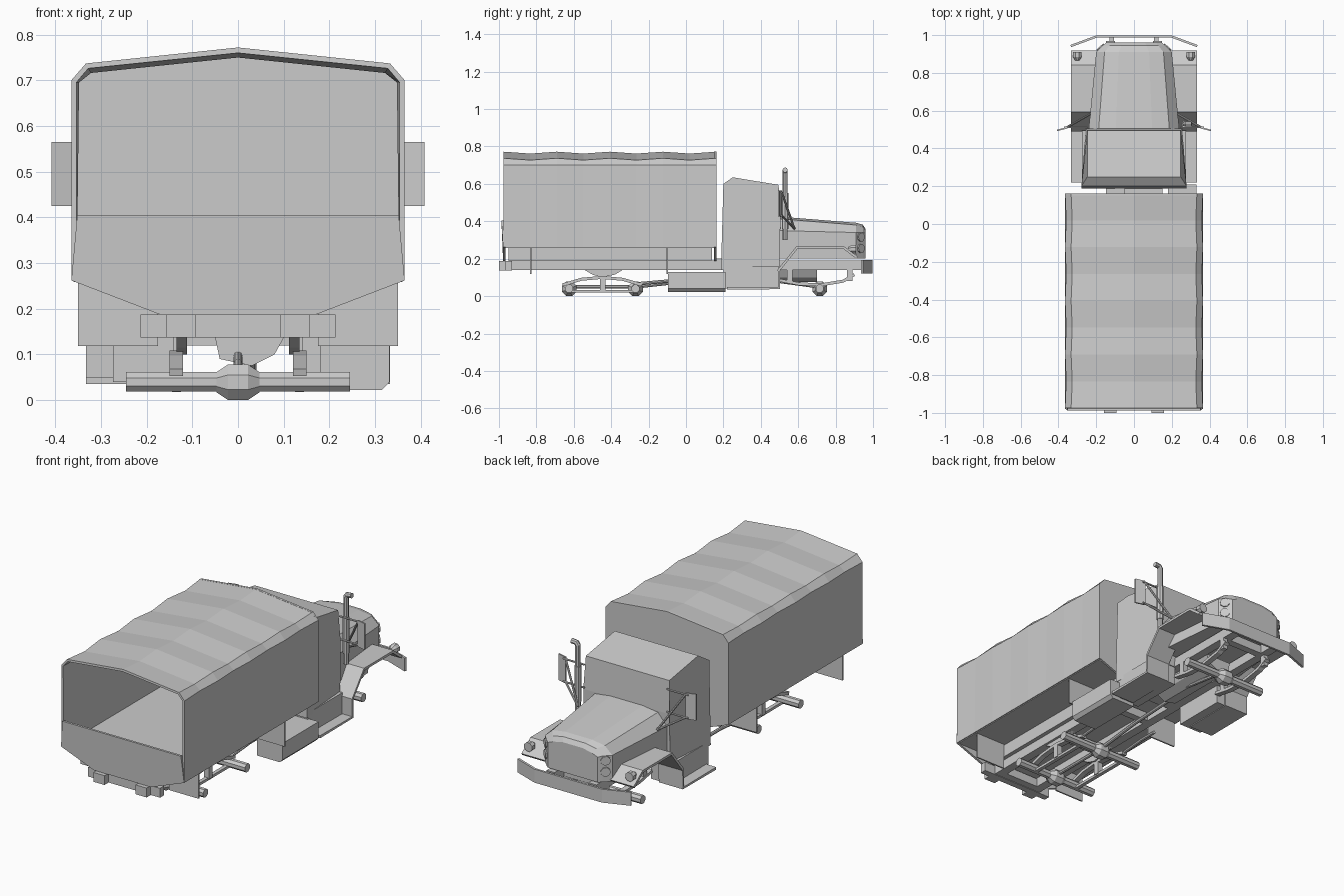
import bpy, bmesh
from mathutils import Vector

cube = bpy.data.objects.get("Cube")
if cube:
    bpy.data.objects.remove(cube)

grey = bpy.data.materials.new("plain grey")
grey.use_nodes = True
COLOUR = (0.6, 0.6, 0.6, 1)
grey.diffuse_color = COLOUR
grey.node_tree.nodes["Principled BSDF"].inputs["Base Color"].default_value = COLOUR
SIDES = (("left", 1), ("right", -1))


def make(name, verts, faces, thick=0):
    mesh = bpy.data.meshes.new(name)
    mesh.from_pydata([tuple(v) for v in verts], [], faces)
    bm = bmesh.new()
    bm.from_mesh(mesh)
    bmesh.ops.recalc_face_normals(bm, faces=bm.faces)
    bm.to_mesh(mesh)
    bm.free()
    mesh.materials.append(grey)
    ob = bpy.data.objects.new(name, mesh)
    bpy.context.collection.objects.link(ob)
    if thick:
        mod = ob.modifiers.new("thickness", "SOLIDIFY")
        mod.thickness, mod.offset = thick, 0
    return ob


def loft(name, rings, caps=True, closed=True, thick=0):
    n = len(rings[0])
    verts = [v for r in rings for v in r]
    faces = [(k * n + i, k * n + (i + 1) % n, (k + 1) * n + (i + 1) % n, (k + 1) * n + i)
             for k in range(len(rings) - 1) for i in range(n if closed else n - 1)]
    if caps:
        faces += [tuple(range(n)), tuple(range(len(verts) - n, len(verts)))]
    return make(name, verts, faces, thick)


def box(name, x, y, z):
    return loft(name, [[(a, y[0], z[0]), (a, y[1], z[0]), (a, y[1], z[1]), (a, y[0], z[1])] for a in x])


def side_prism(name, pts, x):          # outline in y, z pushed along x
    return loft(name, [[(a, *p) for p in pts] for a in x])


def end_prism(name, pts, y):           # outline in x, z pushed along y
    return loft(name, [[(p[0], b, p[1]) for p in pts] for b in y])


def strip(name, path, x, thick):       # bent sheet following a y, z path
    return loft(name, [[(a, *p) for p in path] for a in x], False, False, thick)


def tube(name, path, r, sides=8):
    curve = bpy.data.curves.new(name, "CURVE")
    curve.dimensions = "3D"
    curve.bevel_depth, curve.bevel_resolution, curve.use_fill_caps = r, (sides - 4) // 2, True
    sp = curve.splines.new("POLY")
    sp.points.add(len(path) - 1)
    for p, co in zip(sp.points, path):
        p.co = (*co, 1)
    sp.use_smooth = False
    curve.materials.append(grey)
    ob = bpy.data.objects.new(name, curve)
    bpy.context.collection.objects.link(ob)
    return ob


def turned(name, centre, axis, profile, sides=8):   # profile of (offset, radius)
    axis = Vector(axis).normalized()
    u = axis.orthogonal().normalized()
    w = axis.cross(u)
    from_angle = [Vector((1, 0)), ]
    rings = []
    for off, r in profile:
        ring = []
        for i in range(sides):
            a = 2 * math.pi * (i + 0.5) / sides
            ring.append(Vector(centre) + axis * off + (u * math.cos(a) + w * math.sin(a)) * r)
        rings.append(ring)
    return loft(name, rings)


import math

# Canvas cover, sagging between its hoops
half = [(0.365, 0.262), (0.365, 0.70), (0.333, 0.737), (0, 0.772)]
rings = []
for k in range(9):
    sag = 0.01 if k % 2 else 0
    right = [(x - (0.006 if 0 < i < 3 else 0) * (k % 2), -0.975 + k * 0.142, z - (sag if i > 1 else 0))
             for i, (x, z) in enumerate(half)]
    rings.append(right + [(-x, y, z) for x, y, z in right[-2::-1]])
cover = loft("canvas_cover", rings, False, False, 0.012)
cover.modifiers["thickness"].offset = -1

# Cargo bed, end walls, tailgate
outline = [(0.17, 0.187), (0.365, 0.262)]
front = outline + half[1:]
front += [(-x, z) for x, z in front[-2::-1]]
end_prism("bed_front_wall", front, (0.15, 0.162))
gate = outline + [(0.352, 0.405)]
gate += [(-x, z) for x, z in gate[::-1]]
tailgate = end_prism("tailgate", gate, (-0.978, -0.966))
for v in tailgate.data.vertices:
    if v.co.z > 0.3:
        v.co.y -= 0.009
box("bed_floor", (-0.36, 0.36), (-0.97, 0.155), (0.258, 0.27))
box("bed_subframe", (-0.17, 0.17), (-0.95, 0.14), (0.19, 0.26))

# Chassis cross members
for i, y in enumerate((-0.93, -0.45, -0.05, 0.15, 0.85)):
    box(f"cross_member_{i}", (-0.1, 0.1), (y, y + 0.04), (0.14, 0.185))
box("rear_crossbar", (-0.213, 0.213), (-0.965, -0.93), (0.137, 0.187))
box("cab_mount", (-0.05, 0.15), (0.15, 0.2), (0.15, 0.2))

# Axles with differentials
for name, y in (("rear_axle", -0.625), ("middle_axle", -0.27), ("front_axle", 0.715)):
    turned(name, (0, y, 0.04), (1, 0, 0), [(-0.245, 0.023), (0.245, 0.023)])
    turned(name + "_differential", (0, y, 0.039), (1, 0, 0),
           [(-0.047, 0.024), (-0.022, 0.042), (0.022, 0.042), (0.047, 0.024)])
tube("rear_drive_shaft", [(0, -0.62, 0.05), (0, -0.27, 0.05), (0, 0.0, 0.08), (0, 0.35, 0.1)], 0.01)
tube("front_drive_shaft", [(0.03, 0.715, 0.05), (0.03, 0.35, 0.1)], 0.01)
end_prism("gearbox", [(-0.052, 0.145), (-0.04, 0.09), (0.03, 0.075), (0.08, 0.1), (0.105, 0.145)], (0.28, 0.7))

for side, s in SIDES:
    # Frame rail and springs
    box(f"{side}_frame_rail", (s * 0.092, s * 0.158), (-1.0, -0.93), (0.137, 0.187))
    box(f"{side}_long_rail", (s * 0.1, s * 0.148), (-0.95, 0.97), (0.14, 0.19))
    side_prism(f"{side}_spring_bracket", [(-0.55, 0.145), (-0.5, 0.115), (-0.45, 0.1), (-0.38, 0.115), (-0.33, 0.145)],
               (s * 0.112, s * 0.135))
    strip(f"{side}_rear_spring", [(-0.66, 0.06), (-0.56, 0.09), (-0.45, 0.1), (-0.34, 0.09), (-0.235, 0.06)],
          (s * 0.12, s * 0.15), 0.016)
    box(f"{side}_torque_rod", (s * 0.125, s * 0.145), (-0.62, -0.27), (0.018, 0.032))
    box(f"{side}_spring_seat", (s * 0.12, s * 0.15), (-0.46, -0.43), (0.025, 0.1))
    strip(f"{side}_front_spring", [(0.5, 0.085), (0.6, 0.066), (0.72, 0.06), (0.84, 0.08), (0.9, 0.115)],
          (s * 0.12, s * 0.15), 0.016)
    for y in (0.54, 0.86):
        box(f"{side}_spring_hanger", (s * 0.122, s * 0.148), (y, y + 0.03), (0.08, 0.145))
    tube(f"{side}_middle_rod", [(s * 0.135, -0.27, 0.065), (s * 0.135, -0.1, 0.08), (s * 0.135, 0, 0.08)], 0.009)
    # Mud flaps
    for y in (-0.83, -0.1):
        box(f"{side}_mud_flap", (s * 0.175, s * 0.35), (y - 0.004, y + 0.004), (0.118, 0.262))
    # Fender and running board
    strip(f"{side}_fender", [(0.22, 0.042), (0.497, 0.042), (0.497, 0.14), (0.595, 0.262), (0.84, 0.262),
                             (0.915, 0.205)], (s * 0.19, s * 0.333), 0.014)
    box(f"{side}_cab_sill", (s * 0.14, s * 0.274), (0.2, 0.495), (0.04, 0.16))
    turned(f"{side}_fender_lamp", (s * 0.3, 0.885, 0.25), (0, 1, 0),
           [(-0.02, 0.012), (0, 0.025), (0.025, 0.025)])
    # Grille lamps
    for z in (0.315, 0.255):
        turned(f"{side}_headlamp", (s * 0.176, 0.933, z), (s * 0.67, 0.74, 0), [(-0.01, 0.025), (0.008, 0.025)])
    # Mirror on its arms
    loft(f"{side}_mirror", [[(s * x, 0.505 - d, 0.425), (s * x, 0.513 - d, 0.425), (s * x, 0.513 - d, 0.565),
                             (s * x, 0.505 - d, 0.565)] for x, d in ((0.355, 0), (0.408, 0.014))])
    for z in (0.432, 0.555):
        tube(f"{side}_mirror_arm", [(s * 0.37, 0.512, z), (s * 0.245, 0.512, z)], 0.005)
    tube(f"{side}_mirror_brace", [(s * 0.355, 0.512, 0.555), (s * 0.235, 0.58, 0.36)], 0.006)
    tube(f"{side}_mirror_stay", [(s * 0.355, 0.512, 0.432), (s * 0.235, 0.58, 0.36)], 0.006)
    box(f"{side}_bumper_bracket", (s * 0.105, s * 0.13), (0.94, 0.99), (0.14, 0.18))

# Side tool box
end_prism("tool_box", [(0.18, 0.022), (0.315, 0.022), (0.332, 0.04), (0.332, 0.128), (0.18, 0.128)], (-0.095, 0.21))

# Cab, narrowing to the roof and the windscreen
cab = side_prism("cab", [(0.187, 0.14), (0.5, 0.14), (0.505, 0.42), (0.495, 0.595), (0.25, 0.635), (0.2, 0.6)],
                 (-0.278, 0.278))
for v in cab.data.vertices:
    v.co.x *= (0.89 if v.co.z > 0.55 and v.co.y > 0.22 else 1) - (0.08 if 0.45 < v.co.y and v.co.z < 0.5 else 0)

# Bonnet and grille
rings = []
for y, w, low, shoulder, top in ((0.5, 0.24, 0.2, 0.35, 0.425), (0.91, 0.2, 0.2, 0.34, 0.392),
                                 (0.945, 0.165, 0.2, 0.34, 0.382), (0.96, 0.148, 0.2, 0.335, 0.36)):
    right = [(w, y, low), (w, y, shoulder), (w * 0.78, y, top - 0.012), (w * 0.4, y, top)]
    rings.append(right + [(-a, b, c) for a, b, c in right[::-1]])
loft("bonnet", rings)

# Front bumper
arc = [(-0.335, 0.942), (-0.2, 0.992), (0.2, 0.992), (0.335, 0.942)]
loft("front_bumper", [[(x, y, z) for x, y in arc] for z in (0.12, 0.192)], False, False, 0.012)

# Exhaust stack
tube("exhaust_stack", [(0.27, 0.53, 0.3), (0.27, 0.53, 0.66), (0.278, 0.53, 0.672), (0.305, 0.53, 0.674)], 0.014)
tube("exhaust_sleeve", [(0.27, 0.53, 0.36), (0.27, 0.53, 0.55)], 0.018)
